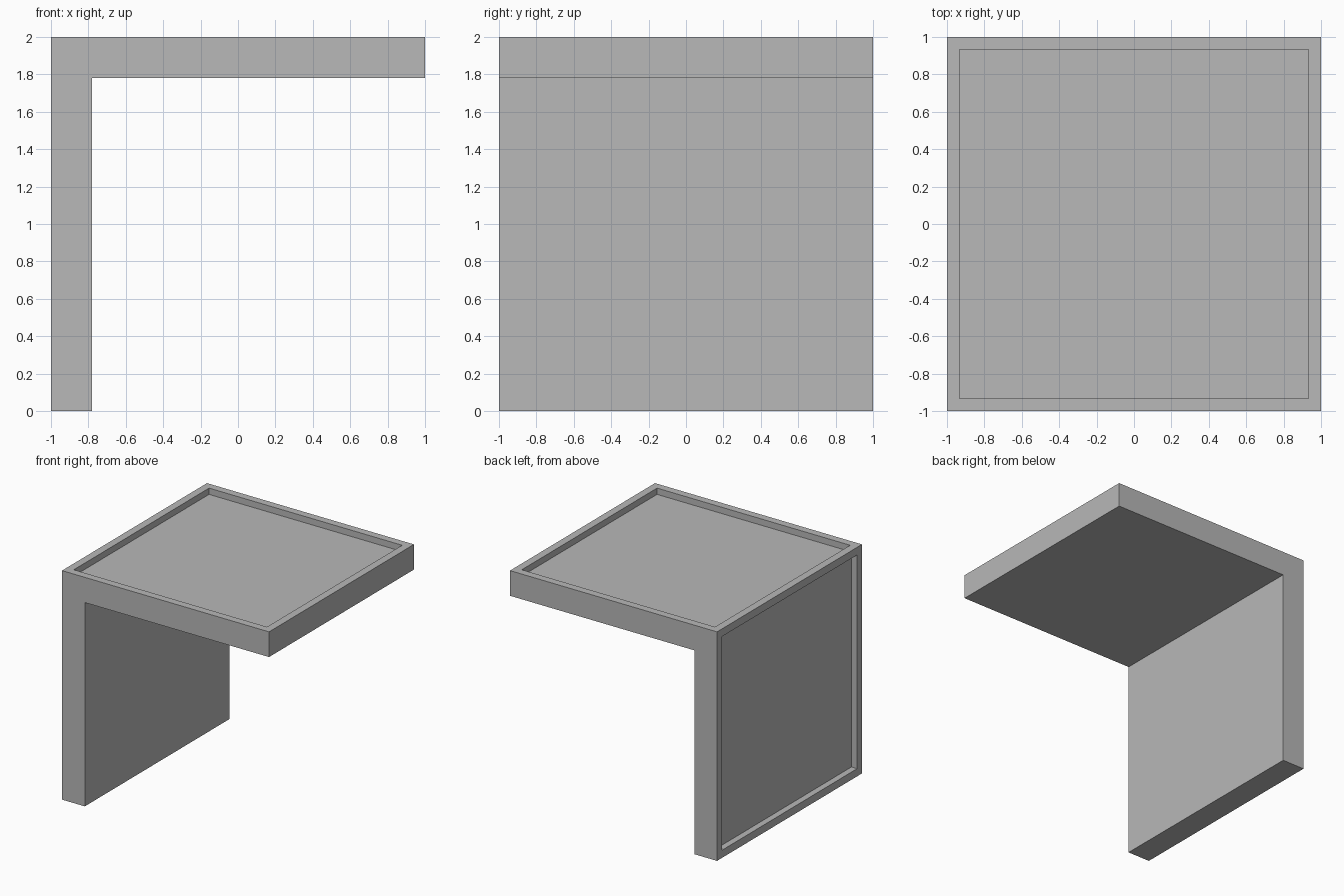
import bpy
import bmesh
from mathutils import Vector

cube = bpy.data.objects.get("Cube")
if cube:
    bpy.data.objects.remove(cube, do_unlink=True)

THICK = 0.22    # panel thickness
RIM = 0.067     # width of the raised border
DEPTH = 0.055   # depth of the recesses

# Single grey material
grey = bpy.data.materials.new("grey")
grey.use_nodes = True
colour = (0.48, 0.48, 0.48, 1)
grey.diffuse_color = colour
grey.node_tree.nodes["Principled BSDF"].inputs["Base Color"].default_value = colour

# L-shaped side profile, extruded from front to back
profile = [(-1, 0), (-1 + THICK, 0), (-1 + THICK, 2 - THICK),
           (1, 2 - THICK), (1, 2), (-1, 2)]
bm = bmesh.new()
front = bm.faces.new([bm.verts.new((x, -1, z)) for x, z in profile])
extruded = bmesh.ops.extrude_face_region(bm, geom=[front])["geom"]
back_verts = [g for g in extruded if isinstance(g, bmesh.types.BMVert)]
bmesh.ops.translate(bm, verts=back_verts, vec=(0, 2, 0))
bmesh.ops.recalc_face_normals(bm, faces=bm.faces[:])


# Bordered recess on the outermost face in a given direction
def recess(direction):
    direction = Vector(direction)
    bm.normal_update()
    face = max((f for f in bm.faces if f.normal.dot(direction) > 0.9),
               key=lambda f: f.calc_center_median().dot(direction))
    bmesh.ops.inset_region(bm, faces=[face], thickness=RIM, use_even_offset=True)
    new = bmesh.ops.extrude_discrete_faces(bm, faces=[face])["faces"][0]
    bmesh.ops.translate(bm, verts=new.verts[:], vec=direction * -DEPTH)


recess((0, 0, 1))    # table top
recess((-1, 0, 0))   # outer side of the leg panel

mesh = bpy.data.meshes.new("side_table")
bm.to_mesh(mesh)
bm.free()
mesh.materials.append(grey)
table = bpy.data.objects.new("side_table", mesh)
bpy.context.collection.objects.link(table)
